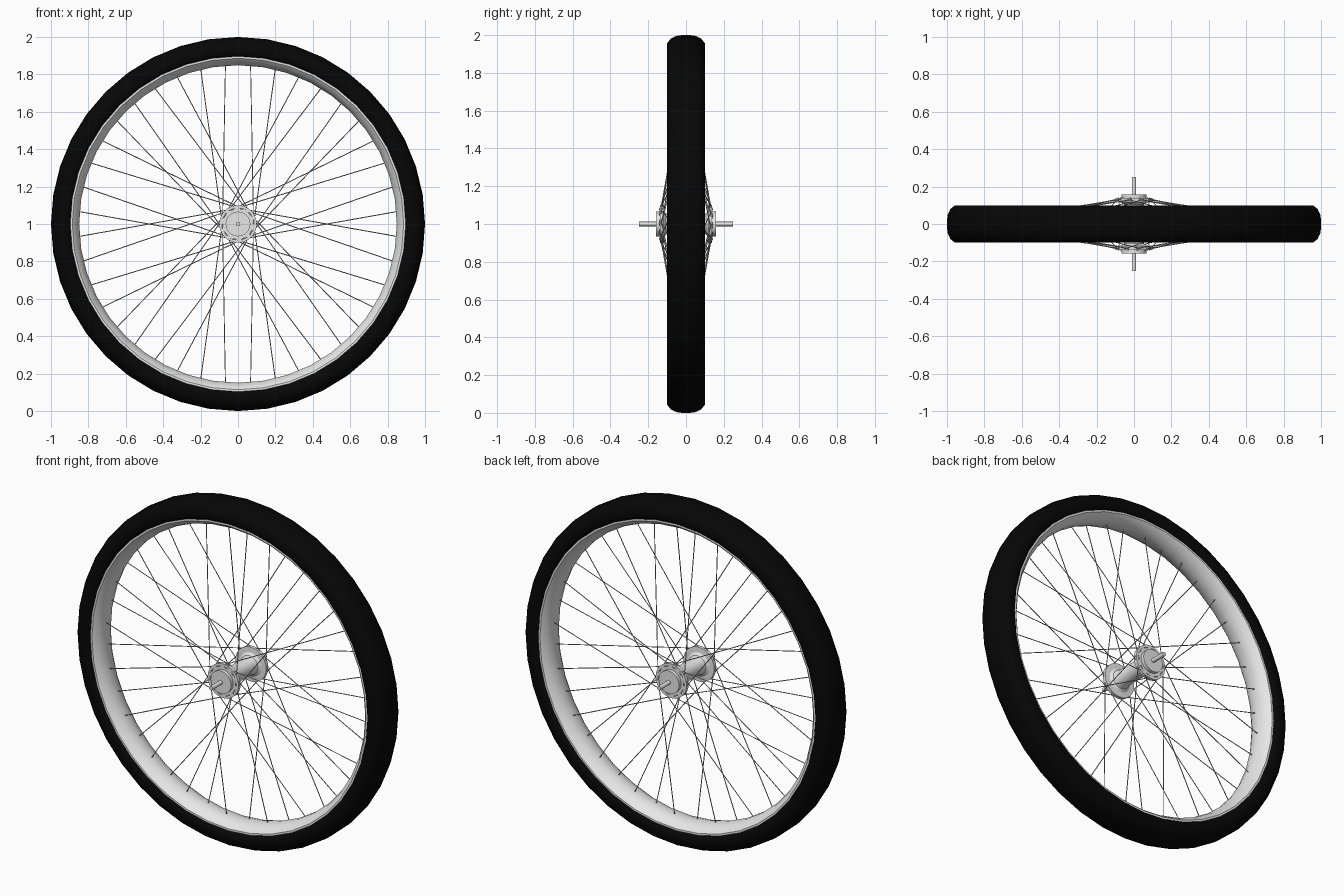
import bpy
import bmesh
from math import sin, cos, pi, radians
from mathutils import Vector

cube = bpy.data.objects.get("Cube")
if cube:
    bpy.data.objects.remove(cube, do_unlink=True)

CENTER = Vector((0, 0, 1))


def material(name, color, roughness=0.5):
    m = bpy.data.materials.new(name)
    m.use_nodes = True
    rgba = (*color, 1)
    m.diffuse_color = rgba
    bsdf = m.node_tree.nodes["Principled BSDF"]
    bsdf.inputs["Base Color"].default_value = rgba
    bsdf.inputs["Roughness"].default_value = roughness
    return m


def finish(name, bm, mat, angle=35):
    bmesh.ops.recalc_face_normals(bm, faces=bm.faces)
    mesh = bpy.data.meshes.new(name)
    bm.to_mesh(mesh)
    bm.free()
    mesh.materials.append(mat)
    ob = bpy.data.objects.new(name, mesh)
    bpy.context.collection.objects.link(ob)
    bpy.ops.object.select_all(action='DESELECT')
    ob.select_set(True)
    bpy.context.view_layer.objects.active = ob
    bpy.ops.object.shade_smooth_by_angle(angle=radians(angle))
    return ob


def around(r, y, a):
    """Point at radius r, clockwise angle a from the top, depth y."""
    return CENTER + Vector((r * sin(a), y, r * cos(a)))


def lathe(name, half, mat, sides, closed, angle=35):
    """Spin a half profile of (radius, y), mirrored in y, about the axle."""
    profile = half + [(r, -y) for r, y in reversed(half)]
    bm = bmesh.new()
    rings = [[bm.verts.new(around(r, y, 2 * pi * i / sides)) for r, y in profile]
             for i in range(sides)]
    n = len(profile)
    for i in range(sides):
        a, b = rings[i], rings[(i + 1) % sides]
        for j in range(n if closed else n - 1):
            k = (j + 1) % n
            bm.faces.new((a[j], a[k], b[k], b[j]))
    if not closed:
        for end in (0, n - 1):
            bm.faces.new([ring[end] for ring in rings])
    return finish(name, bm, mat, angle)


rubber = material("black rubber", (0.002, 0.002, 0.002), 0.8)
alloy = material("light alloy", (0.8, 0.8, 0.8))
steel = material("spoke steel", (0.5, 0.5, 0.5))

# Tyre, closed ring section
lathe("tyre", [(0.89, 0.075), (0.905, 0.095), (0.92, 0.1), (0.957, 0.1),
               (0.982, 0.08), (0.996, 0.05), (1.0, 0.02)], rubber, 40, True, 50)

# Rim with side lips and a bowed inner band
lathe("rim", [(0.915, 0.07), (0.9, 0.084), (0.886, 0.084), (0.874, 0.072),
              (0.859, 0.05), (0.849, 0.018)], alloy, 40, True, 40)

# Hub: caps, flanges and waisted barrel
lathe("hub", [(0.066, 0.158), (0.066, 0.138), (0.1, 0.138), (0.1, 0.118),
              (0.07, 0.116), (0.055, 0.105), (0.048, 0.08)],
      alloy, 32, False, 30)

# Axle
lathe("axle", [(0.012, 0.25)], alloy, 16, False)

# Spokes: alternate flanges, laced in tangential crossing pairs
bm = bmesh.new()
COUNT = 40
for i in range(COUNT):
    a = 2 * pi * (i + 0.5) / COUNT
    side = -1 if i % 2 == 0 else 1
    lean = radians(85) * (1 if i % 4 < 2 else -1)
    start = around(0.083, side * 0.14, a + lean)
    end = around(0.856, side * 0.008, a)
    axis = end - start
    mat = axis.to_track_quat('Z', 'Y').to_matrix().to_4x4()
    mat.translation = (start + end) / 2
    bmesh.ops.create_cone(bm, cap_ends=True, segments=6, radius1=0.0025,
                          radius2=0.0025, depth=axis.length, matrix=mat)
finish("spokes", bm, steel, 65)
